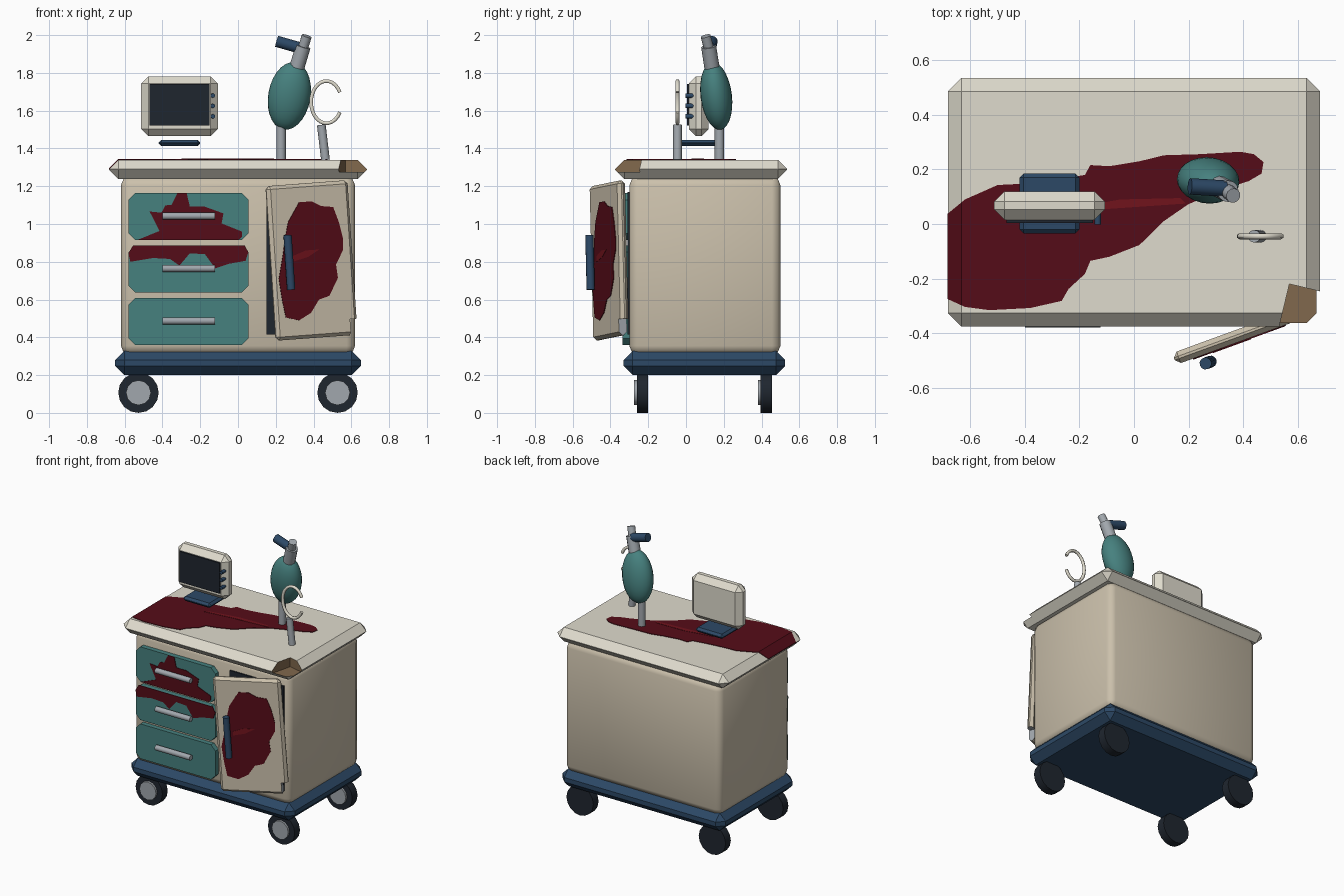
import bpy, bmesh, math
from mathutils import Matrix, Vector

if "Cube" in bpy.data.objects:
    bpy.data.objects.remove(bpy.data.objects["Cube"])


def mat(name, r, g, b):
    m = bpy.data.materials.new(name)
    m.diffuse_color = (*[(c / 255) ** 2.2 for c in (r, g, b)], 1)
    m.use_nodes = True
    m.node_tree.nodes["Principled BSDF"].inputs["Base Color"].default_value = m.diffuse_color
    return m


CREAM = mat("cream", 222, 218, 204)
BEIGE = mat("beige", 202, 191, 170)
TEAL = mat("teal", 72, 128, 126)
NAVY = mat("navy", 48, 74, 102)
DARK = mat("dark", 36, 42, 50)
STEEL = mat("steel", 160, 166, 172)
WOOD = mat("wood", 128, 104, 78)
RED = mat("red", 86, 20, 30)
BRIGHT = mat("bright_red", 112, 26, 34)


def finish(bm, name, m, smooth=None, xf=None):
    bmesh.ops.recalc_face_normals(bm, faces=bm.faces)
    if xf:
        bm.transform(xf)
    me = bpy.data.meshes.new(name)
    bm.to_mesh(me)
    bm.free()
    me.materials.append(m)
    o = bpy.data.objects.new(name, me)
    bpy.context.collection.objects.link(o)
    if smooth:
        bpy.ops.object.select_all(action='DESELECT')
        o.select_set(True)
        bpy.context.view_layer.objects.active = o
        bpy.ops.object.shade_smooth_by_angle(angle=math.radians(smooth))
    return o


def box(name, lo, hi, m, bevel=0, seg=1, axis=None, smooth=None, xf=None):
    """Box from corner to corner; bevels all edges or only those along one axis."""
    bm = bmesh.new()
    lo, hi = Vector(lo), Vector(hi)
    bmesh.ops.create_cube(bm, size=1, matrix=Matrix.Translation((lo + hi) / 2) @ Matrix.Diagonal((*(hi - lo), 1)))
    if bevel:
        es = [e for e in bm.edges if axis is None
              or abs((e.verts[0].co - e.verts[1].co).normalized()[axis]) > 0.9]
        bmesh.ops.bevel(bm, geom=es, offset=bevel, segments=seg, profile=0.5, affect='EDGES')
    return finish(bm, name, m, smooth, xf)


def rod(name, a, b, r, m, sides=12, xf=None):
    """Cylinder between two points."""
    a, b = Vector(a), Vector(b)
    bm = bmesh.new()
    rot = (b - a).to_track_quat('Z', 'Y').to_matrix().to_4x4()
    bmesh.ops.create_cone(bm, cap_ends=True, segments=sides, radius1=r, radius2=r, depth=(b - a).length,
                          matrix=Matrix.Translation((a + b) / 2) @ rot)
    return finish(bm, name, m, 40, xf)


def patch(name, pts, thick, m, bend=None, xf=None):
    """Thin irregular stain; optional fold downwards left of x = bend."""
    bm = bmesh.new()
    f = bm.faces.new([bm.verts.new(p) for p in pts])
    ext = bmesh.ops.extrude_face_region(bm, geom=[f], use_keep_orig=True)
    bmesh.ops.translate(bm, vec=thick, verts=[v for v in ext['geom'] if isinstance(v, bmesh.types.BMVert)])
    if bend is not None:
        bmesh.ops.bisect_plane(bm, geom=bm.verts[:] + bm.edges[:] + bm.faces[:],
                               plane_co=(bend, 0, 0), plane_no=(1, 0, 0))
        for v in bm.verts:
            v.co.z -= max(0, bend - v.co.x)
    bmesh.ops.triangulate(bm, faces=[g for g in bm.faces if len(g.verts) > 4])
    return finish(bm, name, m, None, xf)


def cut(o, cutter):
    """Break a piece off; the cut faces take the cutter's material."""
    mod = o.modifiers.new("break", 'BOOLEAN')
    mod.operation, mod.solver, mod.object = 'DIFFERENCE', 'EXACT', cutter
    mod.material_mode = 'TRANSFER'
    cutter.hide_render = True
    bpy.context.view_layer.objects.active = o
    bpy.ops.object.modifier_apply(modifier=mod.name)
    bpy.data.objects.remove(cutter)


# Cabinet, base and worktop with a broken corner
box("cabinet_body", (-.62, -.30, .31), (.62, .50, 1.25), BEIGE, .045, 2, smooth=50)
box("base_bumper", (-.65, -.33, .20), (.65, .525, .328), NAVY, .048)
top = box("worktop", (-.683, -.376, 1.238), (.683, .536, 1.34), CREAM, .05)
chip = Matrix.Translation((.57, -.22, 0)) @ Matrix.Rotation(math.radians(-13.5), 4, 'Z')
cut(top, box("corner_cutter", (0, -.3, 1.275), (.3, 0, 1.5), WOOD, xf=chip))

# Castor wheels
for x in (-.527, .527):
    for y in (-.23, .425):
        rod("wheel", (x, y - .03, .107), (x, y + .03, .107), .107, DARK, 16)
        rod("wheel_hub", (x, y - .045, .107), (x, y, .107), .066, STEEL, 12)
        rod("wheel_stem", (x, y, .1), (x, y, .23), .02, STEEL, 8)

# Drawers and handles
for z in (1.039, .762, .484):
    box("drawer", (-.58, -.335, z - .125), (.055, -.28, z + .125), TEAL, .036, axis=1)
    rod("drawer_handle", (-.40, -.36, z + .003), (-.122, -.36, z + .003), .019, STEEL)

# Open door, hung askew, with a broken lower corner
C = Vector((.389, -.407, .807))
YAW, TILT = math.radians(20), math.radians(4)
D = Matrix.Translation(C) @ Matrix.Rotation(YAW, 4, 'Z') @ Matrix.Rotation(-TILT, 4, 'Y')
box("cabinet_opening", (.15, -.31, .415), (.58, -.27, 1.17), DARK)
door = box("door", (-.23, -.0225, -.41), (.23, .0225, .41), BEIGE, .018, xf=D)
cut(door, box("door_cutter", (.187, -.1, -.5), (.3, .1, -.325), STEEL, xf=D))
rod("door_handle", (-.145, -.055, -.145), (-.145, -.055, .145), .022, NAVY, xf=D)


def on_door(x, z):
    u, v = (x - C.x) / math.cos(YAW), z - C.z
    c, s = math.cos(TILT), math.sin(TILT)
    return (u * c + v * s, -.0225, v * c - u * s)


# Stains on door, drawers and worktop
blob = [(.315, 1.115), (.38, 1.12), (.43, 1.095), (.495, 1.09), (.525, 1.01), (.548, .92), (.548, .865),
        (.51, .785), (.52, .715), (.475, .62), (.42, .60), (.378, .53), (.315, .49), (.245, .505),
        (.225, .60), (.208, .71), (.23, .84), (.24, .92), (.257, 1.01)]
patch("door_stain", [on_door(*p) for p in blob], (0, -.004, 0), RED, xf=D)
streak = [(.28, .80), (.36, .825), (.42, .865), (.35, .86), (.28, .83)]
patch("door_streak", [on_door(*p) for p in streak], (0, -.006, 0), BRIGHT, xf=D)

drip1 = [(-.32, 1.164), (-.272, 1.164), (-.255, 1.092), (-.177, 1.092), (-.077, 1.056), (-.087, 1.003),
         (.02, .96), (.02, .93), (0, .914), (-.537, .914), (-.415, .963), (-.468, 1.066), (-.405, 1.06),
         (-.385, 1.098), (-.352, 1.102)]
drip2 = [(-.555, .887), (.035, .887), (.055, .85), (.04, .805), (-.045, .79), (-.12, .765), (-.175, .84),
         (-.255, .845), (-.31, .78), (-.36, .815), (-.45, .82), (-.57, .80), (-.58, .845)]
for pts in (drip1, drip2):
    patch("drawer_stain", [(x, -.335, z) for x, z in pts], (0, -.004, 0), RED)

pool = [(-.684, .037), (-.62, .09), (-.50, .143), (-.42, .147), (-.30, .16), (-.18, .18), (-.16, .216),
        (-.09, .212), (.02, .23), (.11, .252), (.24, .256), (.39, .265), (.44, .256), (.475, .227),
        (.468, .185), (.42, .157), (.35, .135), (.20, .073), (.11, .011), (.02, -.077), (-.09, -.12),
        (-.16, -.135), (-.18, -.183), (-.24, -.238), (-.265, -.282), (-.38, -.308), (-.53, -.316),
        (-.62, -.304), (-.684, -.275)]
patch("worktop_stain", [(x, y, 1.34) for x, y in pool], (0, 0, .004), RED, bend=-.633)
patch("worktop_streak", [(x, y, 1.34) for x, y in
      ((-.30, .03), (-.1, .055), (.19, .075), (.17, .095), (-.05, .09), (-.25, .055))], (0, 0, .006), BRIGHT)

# Monitor on its plate
box("monitor_plate", (-.42, -.035, 1.412), (-.20, .185, 1.446), NAVY, .015)
box("monitor_case", (-.513, .015, 1.465), (-.107, .12, 1.782), CREAM, .038)
box("monitor_screen", (-.468, .004, 1.522), (-.15, .03, 1.742), DARK)
for z in (1.68, 1.625, 1.57):
    rod("monitor_knob", (-.133, -.002, z), (-.133, .05, z), .012, NAVY, 10)

# Breathing bag with neck, side port and post
bm = bmesh.new()
bmesh.ops.create_uvsphere(bm, u_segments=24, v_segments=14, radius=1)
xf = (Matrix.Translation((.272, .16, 1.678)) @ Matrix.Rotation(math.radians(10), 4, 'Y')
      @ Matrix.Rotation(math.radians(7), 4, 'X') @ Matrix.Diagonal((.112, .083, .182, 1)))
finish(bm, "breathing_bag", TEAL, 60, xf)
rod("bag_post", (.228, .177, 1.34), (.228, .177, 1.56), .025, STEEL)
rod("bag_neck", (.312, .137, 1.83), (.345, .12, 1.94), .04, STEEL)
rod("bag_neck_tip", (.34, .123, 1.92), (.364, .104, 1.995), .027, STEEL)
rod("bag_port", (.205, .138, 1.967), (.335, .13, 1.93), .03, NAVY)

# Open hook on a leaning post
rod("hook_post", (.463, -.045, 1.34), (.441, -.045, 1.525), .023, STEEL)
cu = bpy.data.curves.new("hook", 'CURVE')
cu.dimensions, cu.bevel_depth, cu.bevel_resolution, cu.use_fill_caps = '3D', .011, 1, True
N = 22
sp = cu.splines.new('POLY')
sp.points.add(N)
for i, p in enumerate(sp.points):
    t = math.radians(28 + 304 * i / N)
    p.co = (.468 + .081 * math.cos(t), -.045, 1.645 + .112 * math.sin(t), 1)
cu.materials.append(CREAM)
bpy.context.collection.objects.link(bpy.data.objects.new("hook", cu))
